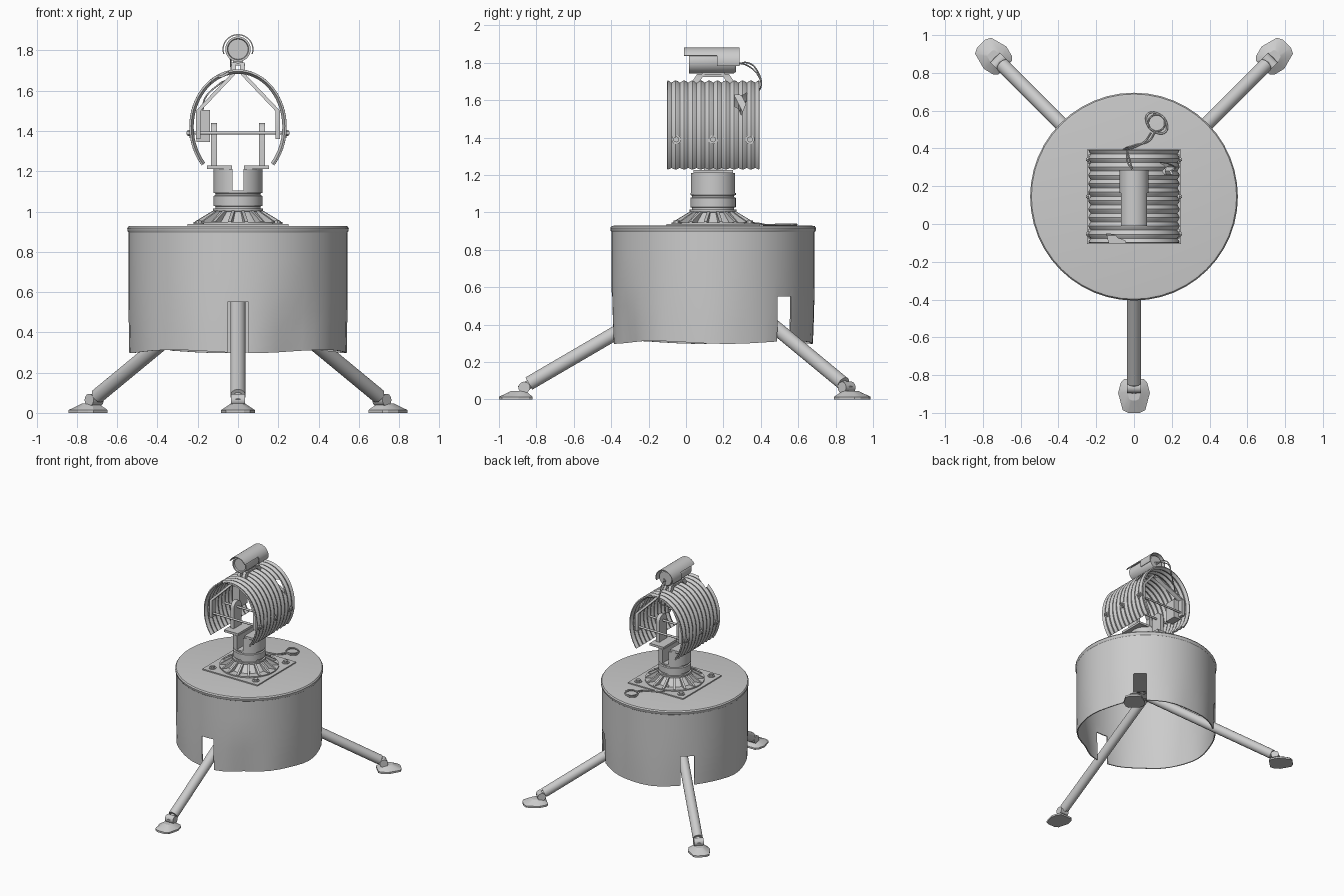
import bpy, bmesh
from math import sin, cos, pi, radians, exp
from mathutils import Vector, Matrix

if "Cube" in bpy.data.objects:
    bpy.data.objects.remove(bpy.data.objects["Cube"])

CY = 0.145                                   # y of the main axis
C = Vector((0, CY, 0))


def finish(name, bm, angle=35, mat=None):
    bmesh.ops.recalc_face_normals(bm, faces=bm.faces)
    me = bpy.data.meshes.new(name)
    bm.to_mesh(me)
    bm.free()
    if mat:
        me.transform(mat)
    ob = bpy.data.objects.new(name, me)
    bpy.context.collection.objects.link(ob)
    smooth(me, angle)
    return ob


def smooth(me, angle=35):
    me.shade_smooth()
    me.set_sharp_from_angle(angle=radians(angle))


def bake(ob):
    """Apply all modifiers."""
    bpy.context.view_layer.update()
    ev = ob.evaluated_get(bpy.context.evaluated_depsgraph_get())
    me = bpy.data.meshes.new_from_object(ev)
    ob.modifiers.clear()
    ob.data = me
    smooth(me)


def cut(ob, *cutters):
    for c in cutters:
        m = ob.modifiers.new("cut", 'BOOLEAN')
        m.operation, m.object, m.solver = 'DIFFERENCE', c, 'EXACT'
        bake(ob)
        bpy.data.objects.remove(c)


def box(name, lo, hi, mat=None):
    lo, hi = Vector(lo), Vector(hi)
    bm = bmesh.new()
    bmesh.ops.create_cube(bm, size=1, matrix=Matrix.Translation((lo + hi) / 2) @ Matrix.Diagonal((*(hi - lo), 1)))
    return finish(name, bm, mat=mat)


def rod(name, p, q, r, r2=None, seg=20, mat=None):
    p, q = Vector(p), Vector(q)
    bm = bmesh.new()
    m = Matrix.Translation((p + q) / 2) @ (q - p).to_track_quat('Z', 'Y').to_matrix().to_4x4()
    bmesh.ops.create_cone(bm, cap_ends=True, segments=seg, radius1=r, radius2=r if r2 is None else r2,
                          depth=(q - p).length, matrix=m)
    return finish(name, bm, mat=mat)


def lathe(name, prof, seg=48, mat=None):
    bm = bmesh.new()
    vs = [bm.verts.new((r, 0, z)) for r, z in prof]
    es = [bm.edges.new(e) for e in zip(vs, vs[1:])]
    bmesh.ops.spin(bm, geom=vs + es, cent=(0, 0, 0), axis=(0, 0, 1), angle=2 * pi, steps=seg)
    bmesh.ops.remove_doubles(bm, verts=bm.verts, dist=1e-5)
    return finish(name, bm, mat=mat or Matrix.Translation(C))


def prism(name, pts, axis, depth, mat=None):
    """Extrude a flat polygon (3D points) along a vector."""
    bm = bmesh.new()
    f = bm.faces.new([bm.verts.new(p) for p in pts])
    g = bmesh.ops.extrude_face_region(bm, geom=[f])['geom']
    bmesh.ops.translate(bm, verts=[v for v in g if isinstance(v, bmesh.types.BMVert)], vec=Vector(axis) * depth)
    return finish(name, bm, mat=mat)


def arc_shell(name, rx, rz, cz, a0, a1, y0, y1, thick, na=48, waves=0, amp=0.0):
    """Curved sheet about the y axis, optionally corrugated along y."""
    ny = max(1, waves * 6)
    bm = bmesh.new()
    grid = []
    for j in range(ny + 1):
        d = amp * cos(2 * pi * waves * j / ny)
        row = []
        for i in range(na + 1):
            a = radians(a0 + (a1 - a0) * i / na)
            row.append(bm.verts.new(((rx + d) * cos(a), y0 + (y1 - y0) * j / ny, cz + (rz + d) * sin(a))))
        grid.append(row)
    for r, s in zip(grid, grid[1:]):
        for i in range(na):
            bm.faces.new((r[i], r[i + 1], s[i + 1], s[i]))
    ob = finish(name, bm)
    m = ob.modifiers.new("thick", 'SOLIDIFY')
    m.thickness, m.offset = thick, 0
    bake(ob)
    return ob


def cable(name, pts, r=0.004, cyclic=False):
    cu = bpy.data.curves.new(name, 'CURVE')
    cu.dimensions, cu.bevel_depth, cu.bevel_resolution, cu.resolution_u = '3D', r, 2, 8
    sp = cu.splines.new('BEZIER')
    sp.bezier_points.add(len(pts) - 1)
    for b, p in zip(sp.bezier_points, pts):
        b.co, b.handle_left_type, b.handle_right_type = p, 'AUTO', 'AUTO'
    sp.use_cyclic_u = cyclic
    tmp = bpy.data.objects.new(name + "_curve", cu)
    me = bpy.data.meshes.new_from_object(tmp)
    bpy.data.objects.remove(tmp)
    me.shade_smooth()
    bpy.context.collection.objects.link(bpy.data.objects.new(name, me))


# Drum: open-bottomed shell, dented towards the lower edge, slotted for the legs
drum = lathe("drum", [(0.54, 0.305), (0.542, 0.40), (0.543, 0.5), (0.543, 0.62), (0.543, 0.76), (0.543, 0.895),
                      (0.549, 0.903), (0.550, 0.917), (0.543, 0.927), (0.53, 0.929), (0, 0.929)])
for v in drum.data.vertices:
    d = v.co - C
    low = max(0, (0.62 - v.co.z) / 0.32)
    if low:
        a = Vector((d.x, d.y)).angle_signed(Vector((1, 0)))
        f = 1 - 0.055 * low * exp(-((a + radians(62)) / 0.22) ** 2) - 0.012 * low * sin(5 * a) ** 2
        v.co.x, v.co.y = d.x * f, CY + d.y * f
        v.co.z -= 0.008 * low * sin(4 * a + 1)
sol = drum.modifiers.new("thick", 'SOLIDIFY')
sol.thickness, sol.offset = 0.008, -1
bake(drum)

# Legs with ankle joint and foot pad, built pointing along +x then turned
for side, ang in (("front", -90), ("right", 45), ("left", 135)):
    M = Matrix.Translation(C) @ Matrix.Rotation(radians(ang), 4, 'Z')
    cut(drum, box("slot_cutter", (0.42, -0.052, 0.2), (0.65, 0.052, 0.55), M))
    rod(side + "_leg", (0, 0, 0.66), (0.985, 0, 0.085), 0.0375, mat=M)
    rod(side + "_ankle_stem", (0.97, 0, 0.09), (1.03, 0, 0.05), 0.024, mat=M)
    rod(side + "_ankle", (1.01, -0.036, 0.064), (1.01, 0.036, 0.064), 0.031, mat=M)
    half = [(0.965, 0.05), (0.985, 0.07), (1.04, 0.084), (1.13, 0.06), (1.145, 0.03)]
    outline = half + [(x, -y) for x, y in reversed(half)]
    bm = bmesh.new()
    rings = [[bm.verts.new((1.03 + (x - 1.03) * s, y * s, z)) for x, y in outline]
             for s, z in ((1, 0), (1, 0.014), (0.42, 0.046))]
    for a, b in zip(rings, rings[1:]):
        for i in range(10):
            bm.faces.new((a[i], a[(i + 1) % 10], b[(i + 1) % 10], b[i]))
    bm.faces.new(rings[0])
    bm.faces.new(rings[-1])
    finish(side + "_foot", bm, 25, M)

# Base plate, bolts and ribbed flange
box("base_plate", (-0.25, CY - 0.25, 0.927), (0.25, CY + 0.25, 0.938))
for sx in (-1, 1):
    for sy in (-1, 1):
        p = C + Vector((sx * 0.195, sy * 0.195, 0.936))
        rod("plate_washer", p, p + Vector((0, 0, 0.008)), 0.027)
        rod("plate_bolt", p, p + Vector((0, 0, 0.02)), 0.017, seg=6)
lathe("flange", [(0, 0.936), (0.222, 0.936), (0.222, 0.947), (0.165, 0.947), (0.112, 1.0), (0.125, 1.002),
                 (0.125, 1.015), (0, 1.015)])
for i in range(16):
    M = Matrix.Translation(C) @ Matrix.Rotation(2 * pi * (i + 0.5) / 16, 4, 'Z')
    prism("flange_rib", [(0.10, -0.008, 0.945), (0.215, -0.008, 0.945), (0.215, -0.008, 0.951),
                         (0.122, -0.008, 1.006), (0.10, -0.008, 1.006)], (0, 1, 0), 0.016, M)

# Neck with a slot through its upper half
neck = lathe("neck", [(0, 1.01), (0.112, 1.01), (0.112, 1.025), (0.121, 1.028), (0.121, 1.078), (0.112, 1.082),
                      (0.112, 1.09), (0.121, 1.093), (0.121, 1.212), (0, 1.212)])
cut(neck, box("neck_cutter", (-0.027, -0.1, 1.105), (0.027, 0.4, 1.3)))

# Yoke flanges and rounded lugs
for s in (-1, 1):
    x0, x1 = sorted((s * 0.03, s * 0.155))
    box("yoke_flange", (x0, CY - 0.105, 1.21), (x1, CY + 0.105, 1.228))
    lug = [(s * 0.105, CY - 0.05, 1.22), (s * 0.105, CY + 0.05, 1.22)]
    lug += [(s * 0.105, CY + 0.05 * cos(a * pi / 12), 1.39 + 0.05 * sin(a * pi / 12)) for a in range(13)]
    prism("yoke_lug", lug, (s, 0, 0), 0.03)

# Corrugated housing with torn holes
shell = arc_shell("corrugated_housing", 0.231, 0.275, 1.42, -42, 222, -0.1, 0.392, 0.01, 54, 11, 0.006)
tear = [(0.262, 1.63), (0.30, 1.625), (0.326, 1.64), (0.318, 1.58), (0.295, 1.52), (0.282, 1.555), (0.263, 1.565)]
notch = [(-0.145, -0.05), (-0.10, -0.058), (-0.085, -0.075), (-0.045, -0.09), (-0.05, -0.13), (-0.125, -0.13)]
cut(shell, prism("tear_cutter", [(0.08, y, z) for y, z in tear], (1, 0, 0), 0.25),
    prism("notch_cutter", [(x, y, 1.5) for x, y in notch], (0, 0, 1), 0.3))

# Cross rods with end bolts
for dy in (-0.197, 0, 0.197):
    y = CY + dy
    rod("cross_rod", (-0.255, y, 1.39), (0.255, y, 1.39), 0.008, seg=12)
    for s in (-1, 1):
        rod("rod_washer", (s * 0.228, y, 1.39), (s * 0.24, y, 1.39), 0.025)
        rod("rod_nut", (s * 0.238, y, 1.39), (s * 0.25, y, 1.39), 0.016, seg=6)

# Bent frame struts carrying the top camera
for s in (-1, 1):
    for t in (-1, 1):
        path = [(0.02, 0.065, 1.74), (0.026, 0.105, 1.68), (0.197, 0.195, 1.5), (0.197, 0.195, 1.36)]
        bm = bmesh.new()
        rings = []
        for x, y, z in path:
            rings.append([bm.verts.new((s * (x + a), CY + t * (y + b), z)) for a, b in
                          ((-0.012, -0.02), (0.012, -0.02), (0.012, 0.02), (-0.012, 0.02))])
        for a, b in zip(rings, rings[1:]):
            for i in range(4):
                bm.faces.new((a[i], a[(i + 1) % 4], b[(i + 1) % 4], b[i]))
        bm.faces.new(rings[0])
        bm.faces.new(rings[-1])
        finish("frame_strut", bm)
box("junction_box", (-0.205, 0.22, 1.345), (-0.14, 0.32, 1.505))
box("camera_mount", (-0.036, CY - 0.085, 1.724), (0.036, CY + 0.085, 1.738))
box("camera_saddle", (-0.025, CY - 0.06, 1.736), (0.025, CY + 0.06, 1.76))

# Camera body (turned onto the y axis) and its broken hood
along_y = Matrix.Translation((0, 0, 1.806)) @ Matrix.Rotation(-pi / 2, 4, 'X')
lathe("camera_body", [(0, 0.028), (0.05, 0.028), (0.053, 0.016), (0.063, 0.016), (0.063, 0.255), (0.055, 0.267),
                      (0, 0.267)], 32, along_y)
arc_shell("camera_hood_rear", 0.074, 0.072, 1.806, -19, 199, 0.165, 0.285, 0.006, 24)
arc_shell("camera_hood_front", 0.074, 0.072, 1.806, 25, 155, -0.01, 0.166, 0.006, 16)

# Cables and the spare coil on the drum
for d in (0, 0.016):
    cable("camera_cable", [(d, 0.26, 1.785 + d), (-0.02 - d, 0.33, 1.80 - d), (-0.035, 0.385, 1.75 - d),
                           (-0.04, 0.40, 1.67), (-0.09, 0.36, 1.635), (-0.165, 0.30, 1.56), (-0.175, 0.27, 1.5)])
cable("cable_coil", [(0.12 + 0.056 * cos(k * pi / 3 + 0.4), 0.535 + 0.056 * sin(k * pi / 3), 0.935)
                     for k in range(6)], 0.005, True)
cable("cable_coil_inner", [(0.12 + 0.044 * cos(k * pi / 3), 0.535 + 0.044 * sin(k * pi / 3), 0.938)
                           for k in range(6)], 0.004, True)
for d in (0, 0.02):
    cable("coil_lead", [(0.09 + d, 0.483, 0.935), (0.06 + d, 0.44, 0.935), (0.0, 0.405 + d / 2, 0.936),
                        (-0.06, 0.385, 0.942), (-0.05, 0.30, 0.95), (-0.02, 0.25, 0.985)])
